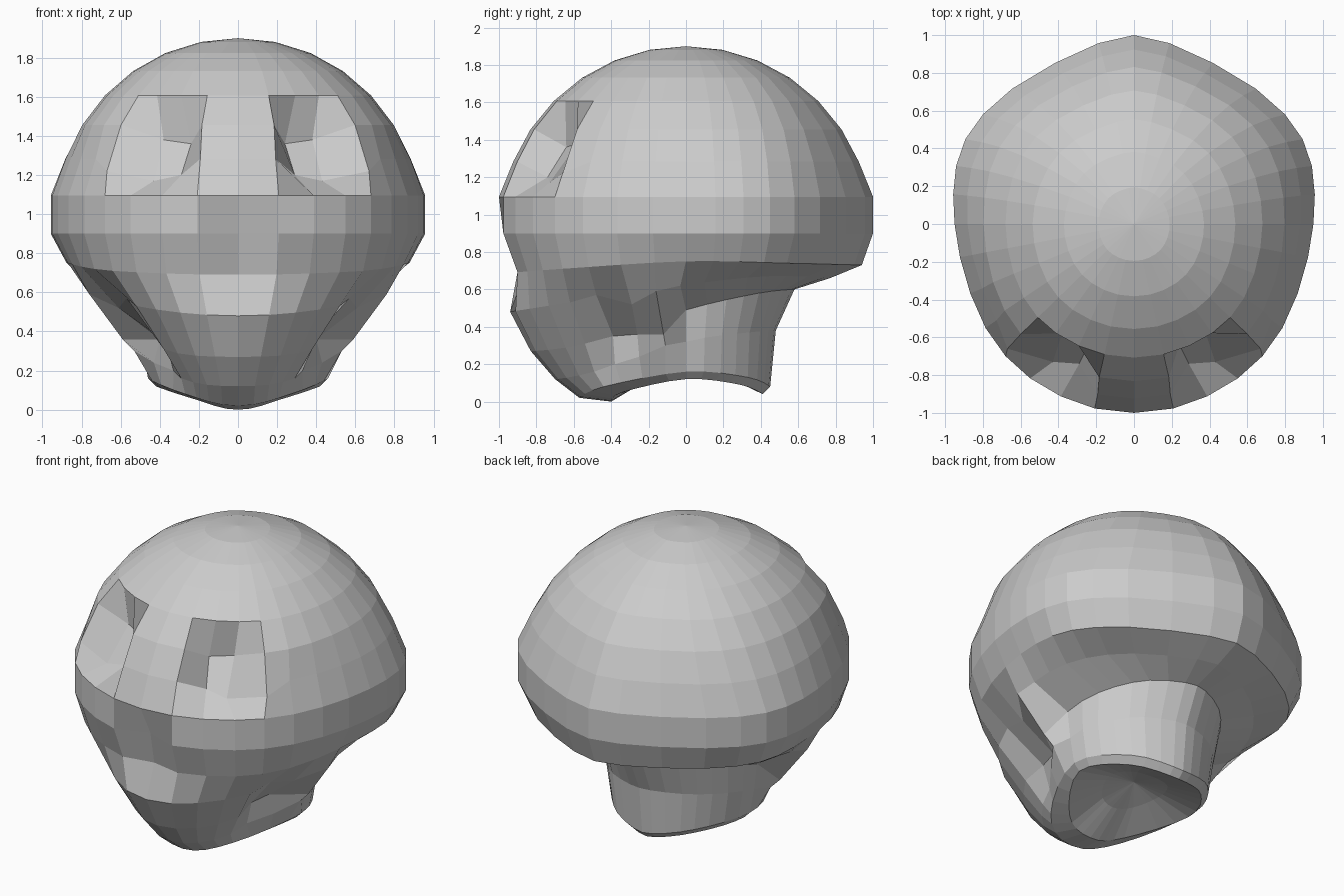
import bpy, bmesh, math
from mathutils import Vector

if "Cube" in bpy.data.objects:
    bpy.data.objects.remove(bpy.data.objects["Cube"])

SEG = 32


def half_loop(keys):
    """Smooth 17-point half ring (front to back) through five key points."""
    k = [Vector(p) for p in keys]
    flip = lambda v: Vector((-v.x, v.y, v.z))
    k = [flip(k[1])] + k + [flip(k[3])]
    pts = []
    for i in range(1, 5):
        a, b, c, d = k[i - 1:i + 3]
        for s in range(4):
            t = s / 4
            pts.append(0.5 * (2 * b + (c - a) * t + (2 * a - 5 * b + 4 * c - d) * t * t
                              + (3 * b - a - 3 * c + d) * t ** 3))
    pts.append(k[5])
    # even out the spacing next to the centre line
    for i, f in ((1, 1.16), (2, 1.06), (3, 1.02), (15, .87), (14, .95)):
        pts[i].x *= f
    return pts


# Cranium: round at the crown, egg-shaped towards the widest ring
rings = []
for i in range(1, 9):
    a = math.pi * i / 16
    r = 1.0 if i == 7 else math.sin(a)
    fx = .72 if i < 6 else .68
    t = min(1, max(0, (i - 2) / 5))
    outline = [(0, -1), (fx, -.7), (.97 - .02 * t, 0),
               (.69 + .11 * t, .7 - .12 * t), (0, 1)]
    rings.append(half_loop([(x * r, y * r, .9 + math.cos(a)) for x, y in outline]))

# Face, jaw, skull underside, neck and hollow base
lower = [
    [(0, -.92, .69), (.64, -.66, .71), (.87, 0, .75), (.74, .54, .74), (0, .94, .73)],
    [(0, -.94, .48), (.52, -.62, .53), (.74, -.03, .62), (.56, .43, .67), (0, .77, .66)],
    [(0, -.83, .27), (.38, -.54, .31), (.51, 0, .49), (.34, .39, .58), (0, .58, .60)],
    [(0, -.70, .12), (.29, -.49, .16), (.49, 0, .32), (.32, .34, .37), (0, .48, .38)],
    [(0, -.57, .02), (.27, -.44, .08), (.46, 0, .16), (.29, .33, .13), (0, .45, .08)],
    [(0, -.40, .00), (.21, -.34, .05), (.42, 0, .12), (.27, .29, .09), (0, .41, .04)],
    [(0, -.20, .12), (.12, -.15, .14), (.19, 0, .17), (.14, .14, .16), (0, .20, .14)],
]
rings += [half_loop(k) for k in lower]


def place(ring, first, *points):
    for n, p in enumerate(points):
        rings[ring][first + n] = Vector(p)


# Nose hollow: pull the centre line inward
rings[7][0].y = -.90
rings[8][0].y = -.86

# Eye socket: inner points pushed in, outer corner lowered
place(4, 2, (.24, -.64, 1.36), (.38, -.58, 1.38))
place(5, 2, (.29, -.74, 1.20), (.43, -.73, 1.17), (.67, -.66, 1.22))

# Valley between the jaw and the wing of the neck
place(9, 5, (.57, -.48, .57), (.61, -.29, .52), (.76, -.16, .59))
place(10, 5, (.37, -.39, .35), (.40, -.26, .36), (.59, -.12, .36))
place(11, 5, (.33, -.38, .20), (.43, -.25, .24), (.53, -.11, .30))

bm = bmesh.new()
loops = []
for half in rings:
    pts = half + [Vector((-p.x, p.y, p.z)) for p in half[15:0:-1]]
    loops.append([bm.verts.new(p) for p in pts])
crown = bm.verts.new((0, 0, 1.9))
base = bm.verts.new((0, 0, .2))

for j in range(SEG):
    n = (j + 1) % SEG
    bm.faces.new((crown, loops[0][j], loops[0][n]))
    bm.faces.new((base, loops[-1][n], loops[-1][j]))
    for up, dn in zip(loops, loops[1:]):
        bm.faces.new((up[j], dn[j], dn[n], up[n]))
bmesh.ops.recalc_face_normals(bm, faces=bm.faces)

mesh = bpy.data.meshes.new("skull")
bm.to_mesh(mesh)
bm.free()
bpy.context.collection.objects.link(bpy.data.objects.new("skull", mesh))
